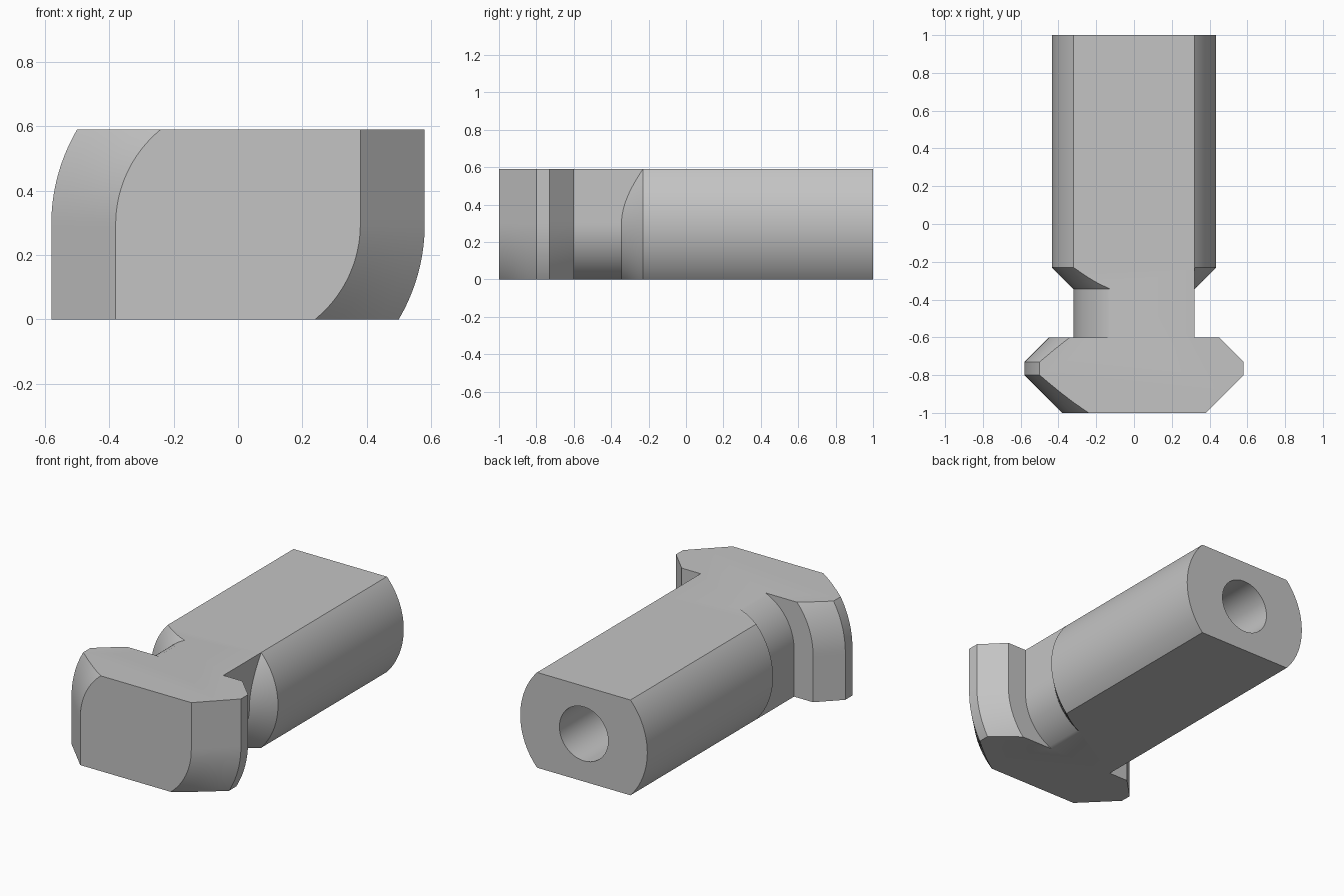
import bpy, bmesh, math

if "Cube" in bpy.data.objects:
    bpy.data.objects.remove(bpy.data.objects["Cube"], do_unlink=True)

HALF = 0.295                  # half the height between the two flats
NECK, SHAFT = 0.32, 0.435     # radii
TAPER_END = -0.23
HEAD = [(-1.0, 0.38), (-0.95, 0.43), (-0.9, 0.48), (-0.85, 0.53), (-0.8, 0.58),
        (-0.73, 0.58), (-0.665, 0.515), (-0.6, 0.45), (-0.6, NECK)]


def side_profile(z):
    """Outline (x, y) of one side at height z: square above centre, round below."""
    def round_x(r):
        return math.sqrt(max(r * r - z * z, 0))
    square = z > 0
    pts = [(r if square else round_x(r), y) for y, r in HEAD]
    # cone between neck and shaft starts where it leaves the neck wall
    start_r = math.hypot(NECK, z) if square else NECK
    for k in range(5):
        r = start_r + (SHAFT - start_r) * k / 4
        pts.append((round_x(r), TAPER_END + r - SHAFT))
    pts.append((round_x(SHAFT), 1.0))
    return pts


# Body: two side walls, one a half turn of the other, closed by flat faces
bm = bmesh.new()
STEPS = 40
limit = math.asin(HALF / NECK)
heights = [NECK * math.sin(limit * (2 * i / STEPS - 1)) for i in range(STEPS + 1)]
walls = []
for s in (1, -1):
    wall = [[bm.verts.new((s * x, y, s * z + HALF)) for x, y in side_profile(z)]
            for z in heights]
    for a, b in zip(wall, wall[1:]):
        for j in range(len(a) - 1):
            bm.faces.new((a[j], a[j + 1], b[j + 1], b[j]))
    walls.append(wall)
right, left = walls
bm.faces.new(right[-1] + left[0][::-1])       # top flat
bm.faces.new(right[0] + left[-1][::-1])       # bottom flat
for end in (0, -1):                           # front and back ends
    bm.faces.new([row[end] for row in right] + [row[end] for row in left])
bmesh.ops.remove_doubles(bm, verts=bm.verts, dist=1e-5)
bmesh.ops.recalc_face_normals(bm, faces=bm.faces)
mesh = bpy.data.meshes.new("slot_fastener")
bm.to_mesh(mesh)
bm.free()
body = bpy.data.objects.new("slot_fastener", mesh)
bpy.context.collection.objects.link(body)

# Plain grey metal
steel = bpy.data.materials.new("grey_metal")
steel.use_nodes = True
grey = (0.55, 0.55, 0.55, 1)
steel.diffuse_color = grey
steel.node_tree.nodes["Principled BSDF"].inputs["Base Color"].default_value = grey
mesh.materials.append(steel)

# Bore in the back end
bpy.ops.mesh.primitive_cylinder_add(vertices=64, radius=0.167, depth=1.1,
                                    location=(0, 0.55, HALF),
                                    rotation=(math.pi / 2, 0, 0))
cutter = bpy.context.object
cutter.name = "bore_cutter"
cutter.hide_render = True
cutter.data.materials.append(steel)
bpy.ops.object.select_all(action='DESELECT')
body.select_set(True)
bpy.context.view_layer.objects.active = body
cut = body.modifiers.new("bore", 'BOOLEAN')
cut.operation = 'DIFFERENCE'
cut.solver = 'EXACT'
cut.object = cutter
bpy.ops.object.modifier_apply(modifier=cut.name)
bpy.data.objects.remove(cutter, do_unlink=True)
bpy.ops.object.shade_smooth_by_angle(angle=math.radians(25))
